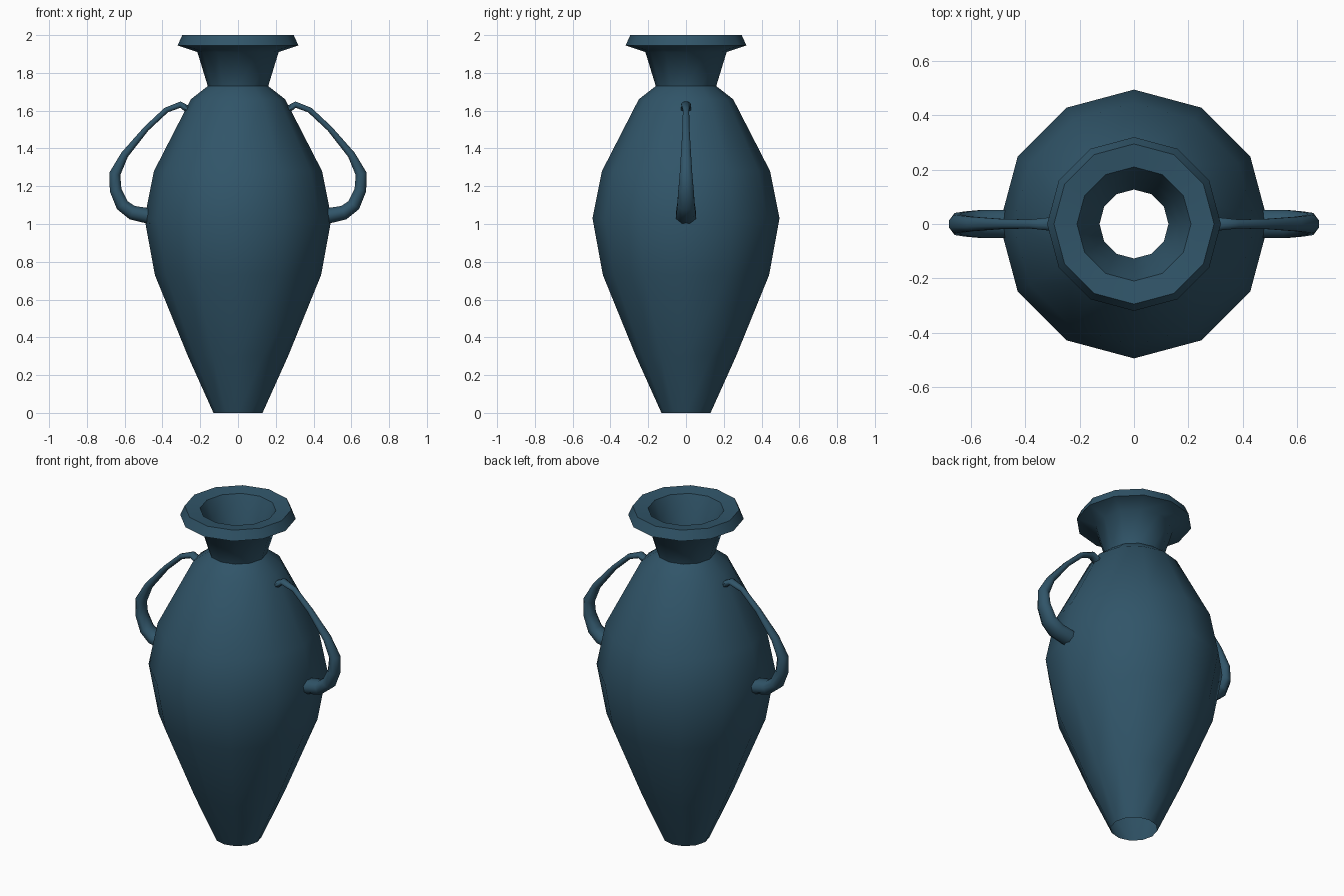
import bpy, bmesh, math
from mathutils import Vector

if "Cube" in bpy.data.objects:
    bpy.data.objects.remove(bpy.data.objects["Cube"])

glaze = bpy.data.materials.new("blue_glaze")
glaze.diffuse_color = (0.03, 0.09, 0.14, 1)
glaze.use_nodes = True
glaze.node_tree.nodes["Principled BSDF"].inputs["Base Color"].default_value = glaze.diffuse_color


def skin_rings(name, rings, cap=False):
    """Join equal rings of points into one smooth-shaded surface."""
    bm = bmesh.new()
    loops = [[bm.verts.new(p) for p in ring] for ring in rings]
    n = len(loops[0])
    for a, b in zip(loops, loops[1:]):
        for i in range(n):
            j = (i + 1) % n
            bm.faces.new((a[i], a[j], b[j], b[i]))
    if cap:
        bm.faces.new(loops[0][::-1])
        bm.faces.new(loops[-1])
        bmesh.ops.recalc_face_normals(bm, faces=bm.faces)
    for f in bm.faces:
        f.smooth = True
    me = bpy.data.meshes.new(name)
    bm.to_mesh(me)
    bm.free()
    me.set_sharp_from_angle(angle=math.radians(55))
    me.materials.append(glaze)
    ob = bpy.data.objects.new(name, me)
    bpy.context.collection.objects.link(ob)
    return ob


def circle(r, z, n=12):
    return [(r * math.cos(i * math.tau / n), r * math.sin(i * math.tau / n), z)
            for i in range(n)]


# Twelve-sided vessel: open foot, belly, shoulder, neck, lip, inner throat
profile = [(0.13, 0), (0.265, 0.30), (0.44, 0.73), (0.495, 1.03), (0.445, 1.28),
           (0.25, 1.66), (0.16, 1.73), (0.215, 1.91), (0.32, 1.945),
           (0.295, 2.0), (0.21, 1.99), (0.165, 1.88), (0.127, 1.73)]
skin_rings("vessel", [circle(r, z) for r, z in profile])

# Handle: centre x, centre z, half thickness, half width
path = [(0.255, 1.60, 0.022, 0.03), (0.305, 1.632, 0.018, 0.027),
        (0.38, 1.603, 0.016, 0.018), (0.485, 1.505, 0.016, 0.02),
        (0.60, 1.367, 0.022, 0.029), (0.652, 1.265, 0.032, 0.036),
        (0.648, 1.18, 0.034, 0.044), (0.613, 1.10, 0.038, 0.05),
        (0.56, 1.06, 0.041, 0.056), (0.46, 1.04, 0.045, 0.056)]
rings = []
for i, (x, z, t, w) in enumerate(path):
    p, q = path[max(i - 1, 0)], path[min(i + 1, len(path) - 1)]
    d = Vector((q[0] - p[0], 0, q[1] - p[1])).normalized()
    normal = Vector((-d.z, 0, d.x))
    rings.append([Vector((x, 0, z)) + normal * t * math.cos(a) + Vector((0, w * math.sin(a), 0))
                  for a in (math.tau * (k + 0.5) / 8 for k in range(8))])
handles = skin_rings("handles", rings, cap=True)
handles.modifiers.new("mirror", 'MIRROR')
